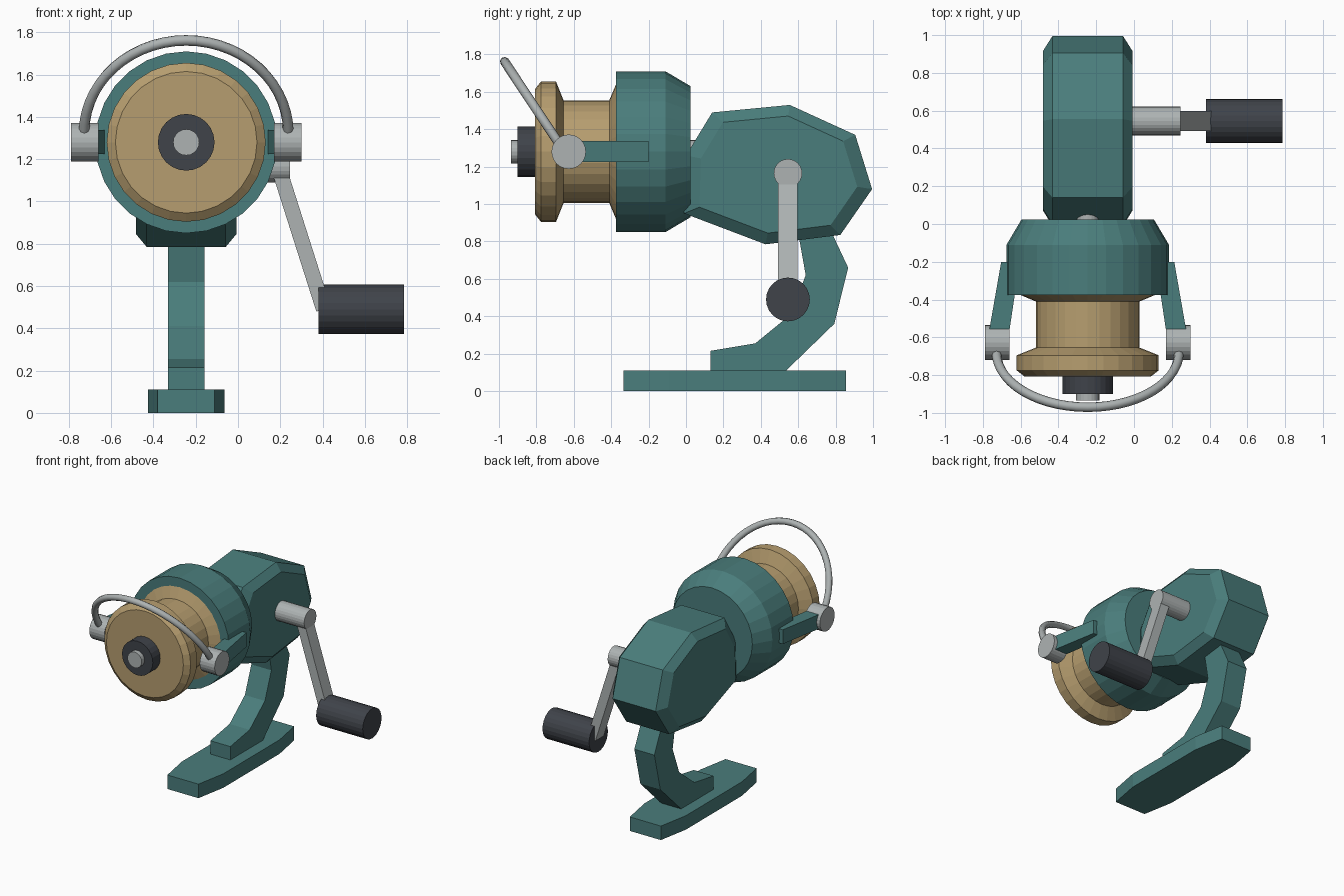
import bpy, bmesh
from math import sin, cos, pi
from mathutils import Vector

if "Cube" in bpy.data.objects:
    bpy.data.objects.remove(bpy.data.objects["Cube"])

CX, CZ = -0.245, 1.28          # main axis of spool and rotor
CRANK_Y = 0.545                # crank plane


def material(name, rgb):
    m = bpy.data.materials.new(name)
    m.use_nodes = True
    m.diffuse_color = (*rgb, 1)
    m.node_tree.nodes["Principled BSDF"].inputs["Base Color"].default_value = (*rgb, 1)
    return m


teal = material("teal paint", (0.068, 0.205, 0.200))
gold = material("dull gold", (0.47, 0.34, 0.16))
silver = material("silver metal", (0.42, 0.45, 0.45))
dark = material("dark rubber", (0.050, 0.056, 0.068))


def loft(name, rings, mat):
    """Skin matching rings of points and cap both ends."""
    bm = bmesh.new()
    loops = [[bm.verts.new(p) for p in ring] for ring in rings]
    n = len(loops[0])
    for a, b in zip(loops, loops[1:]):
        for i in range(n):
            j = (i + 1) % n
            bm.faces.new((a[i], a[j], b[j], b[i]))
    bm.faces.new(loops[0])
    bm.faces.new(loops[-1])
    bmesh.ops.recalc_face_normals(bm, faces=bm.faces)
    me = bpy.data.meshes.new(name)
    bm.to_mesh(me)
    bm.free()
    me.materials.append(mat)
    ob = bpy.data.objects.new(name, me)
    bpy.context.collection.objects.link(ob)
    return ob


def turned_y(name, profile, mat, sides=28):
    """Turn (y, radius) pairs about the main axis."""
    angles = [2 * pi * i / sides for i in range(sides)]
    return loft(name, [[(CX + r * sin(a), y, CZ + r * cos(a)) for a in angles]
                       for y, r in profile], mat)


def rod_x(name, x0, x1, y, z, r, mat, sides=24):
    angles = [2 * pi * i / sides for i in range(sides)]
    return loft(name, [[(x, y + r * sin(a), z + r * cos(a)) for a in angles]
                       for x in (x0, x1)], mat)


def slab_x(name, outline, x0, x1, mat):
    """Extrude a (y, z) outline along x."""
    return loft(name, [[(x, y, z) for y, z in outline] for x in (x0, x1)], mat)


# Gear housing: faceted outline with chamfered sides
housing = [(-0.01, 0.95), (0.0, 1.26), (0.14, 1.49), (0.555, 1.53),
           (0.905, 1.37), (0.995, 1.08), (0.825, 0.835), (0.425, 0.785)]
mid_y, mid_z = 0.5, 1.16
loft("gear_housing",
     [[(CX + dx, mid_y + s * (y - mid_y), mid_z + s * (z - mid_z)) for y, z in housing]
      for dx, s in ((-0.237, 0.84), (-0.187, 1), (0.187, 1), (0.237, 0.84))], teal)

# Curved leg
slab_x("leg", [(0.13, 0.1), (0.13, 0.215), (0.37, 0.255), (0.56, 0.41),
               (0.64, 0.62), (0.59, 0.9), (0.76, 0.9), (0.785, 0.835),
               (0.867, 0.66), (0.793, 0.36), (0.525, 0.1)],
       CX - 0.087, CX + 0.087, teal)

# Mounting foot with tapered ends
foot = [(-0.135, -0.335), (0.135, -0.335), (0.18, -0.09), (0.18, 0.61),
        (0.135, 0.855), (-0.135, 0.855), (-0.18, 0.61), (-0.18, -0.09)]
loft("mounting_foot", [[(CX + x, y, z) for x, y in foot] for z in (0, 0.11)], teal)

# Rotor, spool, drag knob and shaft
turned_y("rotor", [(-0.375, 0.43), (-0.11, 0.43), (0.025, 0.35)], teal)
turned_y("spool", [(-0.807, 0.335), (-0.775, 0.376), (-0.695, 0.376), (-0.655, 0.275),
                   (-0.41, 0.275), (-0.37, 0.37), (-0.34, 0.37)], gold)
turned_y("drag_knob", [(-0.9, 0.134), (-0.78, 0.134)], dark, 24)
turned_y("shaft", [(-0.935, 0.062), (0.12, 0.062)], silver, 20)

# Bail arms and pivots on both sides
for side, label in ((1, "left"), (-1, "right")):
    loft(label + "_bail_arm",
         [[(CX + side * x, y, z) for x, z in
           ((inner, 1.225), (outer, 1.225), (outer, 1.337), (inner, 1.337))]
          for y, inner, outer in ((-0.2, 0.36, 0.458), (-0.6, 0.42, 0.528))], teal)
    rod_x(label + "_bail_pivot", CX + side * 0.415, CX + side * 0.545,
          -0.627, CZ, 0.092, silver)

# Bail wire: tilted half ellipse
curve = bpy.data.curves.new("bail_wire", "CURVE")
curve.dimensions = "3D"
curve.bevel_depth = 0.025
curve.bevel_resolution = 2
curve.use_fill_caps = True
steps = 28
spline = curve.splines.new("POLY")
spline.points.add(steps)
for i, p in enumerate(spline.points):
    a = pi * i / steps
    p.co = (CX + 0.483 * cos(a), -0.68 - 0.29 * sin(a), 1.325 + 0.437 * sin(a), 1)
curve.materials.append(silver)
wire = bpy.data.objects.new("bail_wire", curve)
bpy.context.collection.objects.link(wire)

# Crank: hub, slanted arm and grip
rod_x("crank_hub", -0.05, 0.247, CRANK_Y, 1.165, 0.076, silver)
top, end = Vector((0.192, 0, 1.16)), Vector((0.405, 0, 0.49))
along = (end - top).normalized()
across = Vector((-along.z, 0, along.x)) * 0.036
loft("crank_arm", [[p + across * s + Vector((0, CRANK_Y + t * 0.052, 0))
                    for s, t in ((-1, -1), (1, -1), (1, 1), (-1, 1))]
                   for p in (top, end)], silver)
rod_x("crank_grip", 0.38, 0.785, CRANK_Y, 0.49, 0.117, dark)
